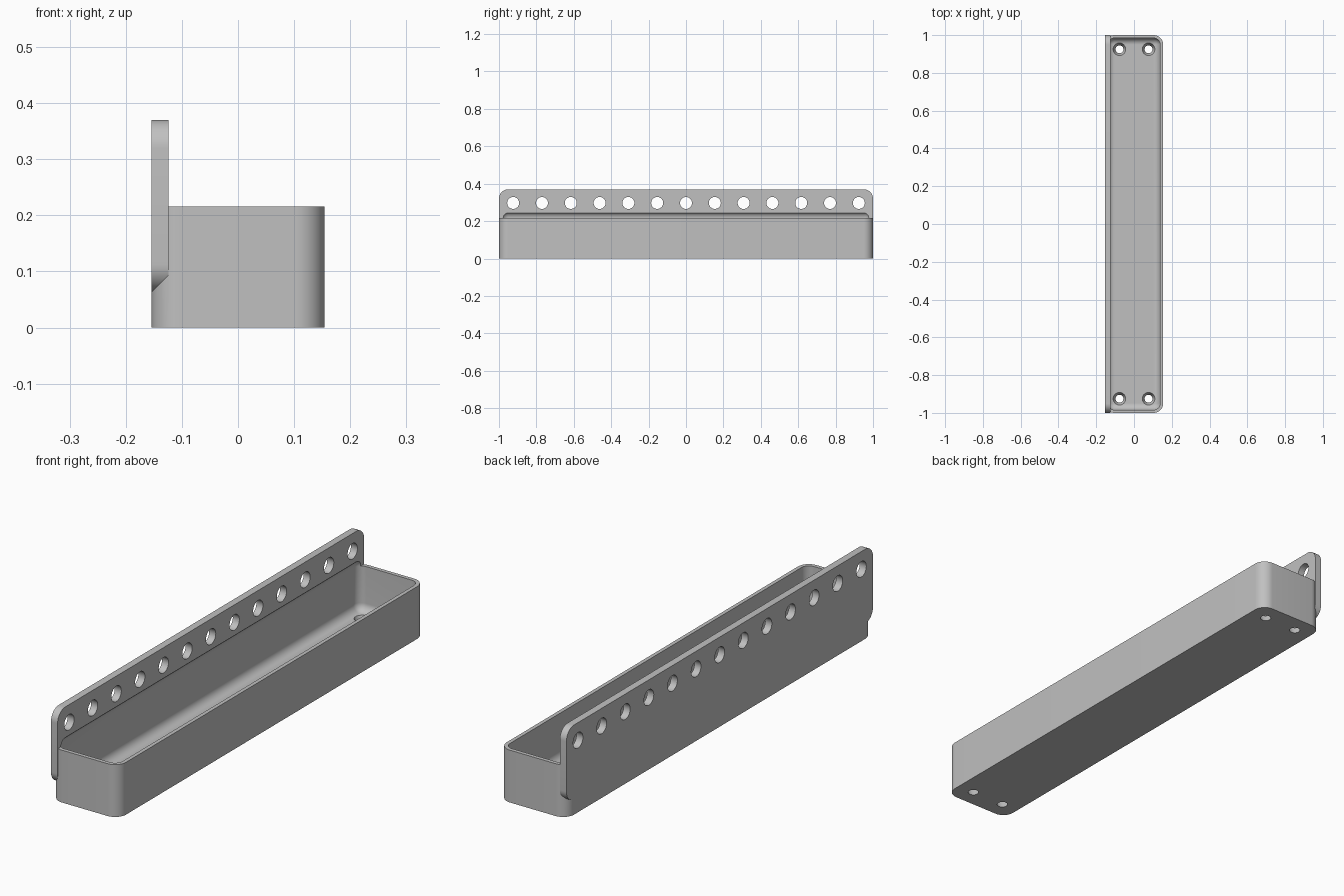
import bpy, bmesh, math
from mathutils import Matrix, Vector

cube = bpy.data.objects.get("Cube")
if cube:
    bpy.data.objects.remove(cube, do_unlink=True)

HALF_W, HALF_L = 0.154, 1.0
RIM_Z, TOP_Z, PLATE_Z = 0.216, 0.37, 0.063
CORNER, WALL, FLOOR = 0.05, 0.016, 0.03
PLATE_X = -0.124
INNER = CORNER - WALL

grey = bpy.data.materials.new("light grey")
grey.use_nodes = True
colour = (0.53, 0.53, 0.53, 1)
grey.diffuse_color = colour
grey.node_tree.nodes["Principled BSDF"].inputs["Base Color"].default_value = colour


def finish(name, bm):
    mesh = bpy.data.meshes.new(name)
    bmesh.ops.recalc_face_normals(bm, faces=bm.faces)
    bm.to_mesh(mesh)
    bm.free()
    obj = bpy.data.objects.new(name, mesh)
    bpy.context.collection.objects.link(obj)
    mesh.materials.append(grey)
    return obj


def rounded_box(name, low, high, radius, axis=None):
    """Box with rounded edges, only those along one axis if given."""
    low, high = Vector(low), Vector(high)
    bm = bmesh.new()
    scale = Matrix.Diagonal(high - low).to_4x4()
    bmesh.ops.create_cube(bm, size=1, matrix=Matrix.Translation((low + high) / 2) @ scale)
    edges = [e for e in bm.edges
             if axis is None or abs((e.verts[0].co - e.verts[1].co)[axis]) > 1e-4]
    bmesh.ops.bevel(bm, geom=edges, offset=radius, segments=12, profile=0.5, affect='EDGES')
    return finish(name, bm)


def add_drill(bm, centre, r1, r2, depth, turn=Matrix()):
    bmesh.ops.create_cone(bm, cap_ends=True, segments=32, radius1=r1, radius2=r2,
                          depth=depth, matrix=Matrix.Translation(centre) @ turn)


def combine(target, other, operation):
    mod = target.modifiers.new("cut", 'BOOLEAN')
    mod.object, mod.operation, mod.solver = other, operation, 'EXACT'
    bpy.context.view_layer.objects.active = target
    bpy.ops.object.modifier_apply(modifier=mod.name)
    bpy.data.objects.remove(other, do_unlink=True)


# Tray body, with the hanging plate merged along its back wall
tray = rounded_box("tray_with_back_plate", (-HALF_W, -HALF_L, 0), (HALF_W, HALF_L, RIM_Z), CORNER, 2)
plate = rounded_box("back_plate", (-HALF_W, -HALF_L, PLATE_Z), (PLATE_X, HALF_L, TOP_Z), CORNER, 0)
combine(tray, plate, 'UNION')

# Hollow, rounded all over so it also leaves a shallow recess in the plate
hollow = rounded_box("hollow", (-HALF_W + WALL, -HALF_L + WALL, FLOOR),
                     (HALF_W - WALL, HALF_L - WALL, RIM_Z + INNER), INNER)
combine(tray, hollow, 'DIFFERENCE')

# Row of plate holes and four countersunk floor holes
bm = bmesh.new()
sideways = Matrix.Rotation(math.pi / 2, 4, 'Y')
for i in range(-6, 7):
    add_drill(bm, ((PLATE_X - HALF_W) / 2, i * 0.154, 0.297), 0.032, 0.032, 0.1, sideways)
for x in (-0.077, 0.077):
    for y in (-0.925, 0.925):
        add_drill(bm, (x, y, FLOOR / 2), 0.02, 0.034, FLOOR + 0.004)
combine(tray, finish("drills", bm), 'DIFFERENCE')

bpy.ops.object.select_all(action='DESELECT')
tray.select_set(True)
bpy.context.view_layer.objects.active = tray
bpy.ops.object.shade_smooth_by_angle(angle=math.radians(30))
